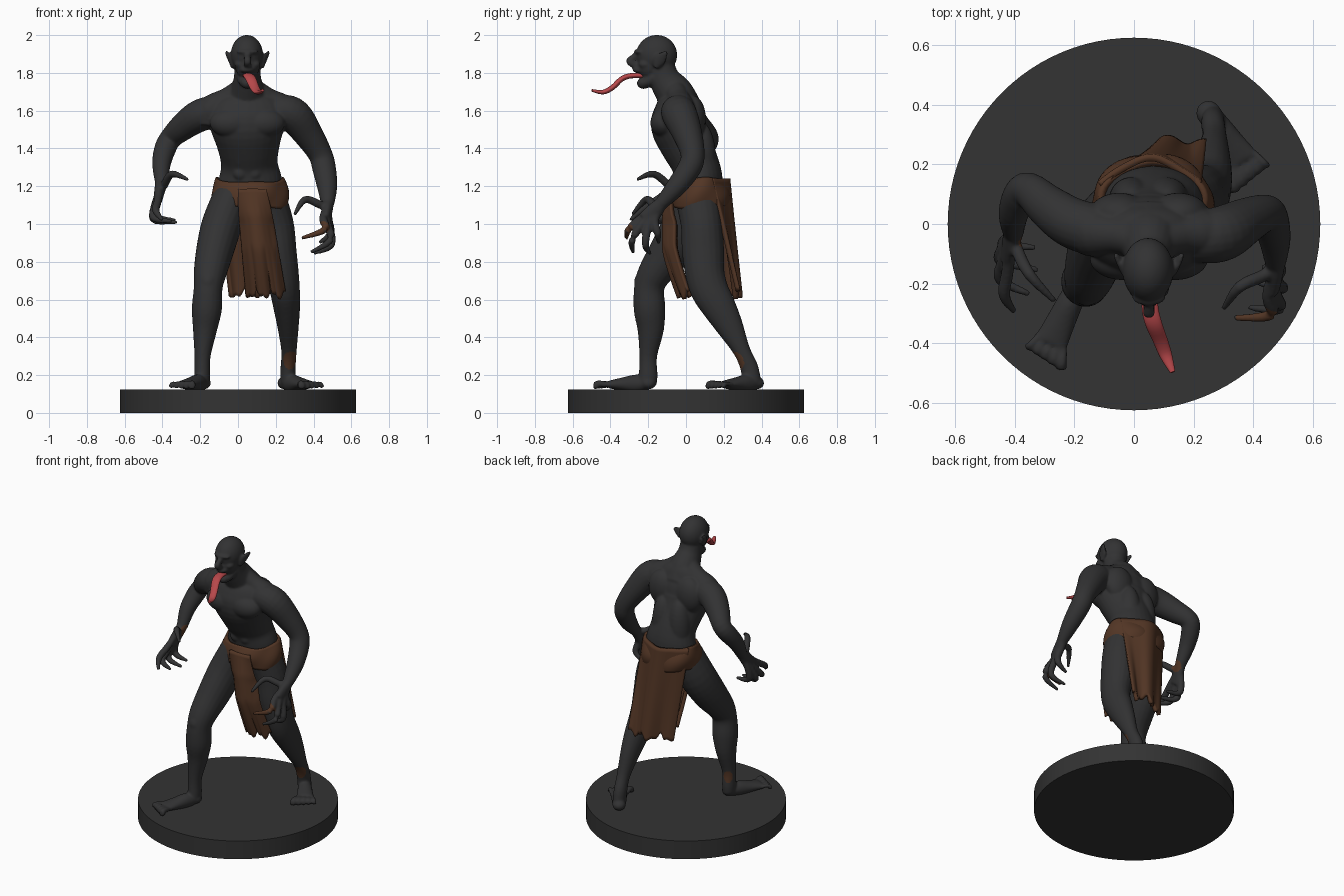
import bpy, bmesh, math
from mathutils import Vector, Matrix

cube = bpy.data.objects.get("Cube")
if cube:
    bpy.data.objects.remove(cube, do_unlink=True)


def material(name, colour):
    m = bpy.data.materials.new(name)
    m.use_nodes = True
    m.diffuse_color = (*colour, 1)
    node = m.node_tree.nodes["Principled BSDF"]
    node.inputs["Base Color"].default_value = (*colour, 1)
    node.inputs["Roughness"].default_value = 0.8
    return m


SKIN = material("charcoal skin", (.032, .032, .033))
STONE = material("dark stone", (.033, .033, .033))
LEATHER = material("brown leather", (.085, .036, .018))
FLESH = material("red tongue flesh", (.48, .065, .07))


def add_object(name, bm, *mats):
    bmesh.ops.recalc_face_normals(bm, faces=bm.faces)
    mesh = bpy.data.meshes.new(name)
    bm.to_mesh(mesh)
    bm.free()
    for m in mats:
        mesh.materials.append(m)
    ob = bpy.data.objects.new(name, mesh)
    bpy.context.collection.objects.link(ob)
    return ob


def shade(ob, angle=40):
    bpy.ops.object.select_all(action="DESELECT")
    ob.select_set(True)
    bpy.context.view_layer.objects.active = ob
    bpy.ops.object.shade_smooth_by_angle(angle=math.radians(angle))


def spline(pts, steps=4):
    """Resample points of any dimension along a smooth curve."""
    out = []
    for i in range(len(pts) - 1):
        quad = [pts[max(0, min(len(pts) - 1, i + k))] for k in (-1, 0, 1, 2)]
        for s in range(steps):
            t = s / steps
            out.append([b + (c - a) * t / 2 + (a - 2.5 * b + 2 * c - d / 2) * t * t
                        + (1.5 * (b - c) + (d - a) / 2) * t ** 3
                        for a, b, c, d in zip(*quad)])
    return out + [list(pts[-1])]


def tube(bm, pts, side=(1, 0, 0), seg=20):
    """Closed tube through (x, y, z, half width, half depth) sections."""
    path = spline([p if len(p) == 5 else (*p, p[3]) for p in pts])
    spots = [Vector(p[:3]) for p in path]
    rings = []
    for i, p in enumerate(path):
        along = (spots[min(i + 1, len(path) - 1)] - spots[max(i - 1, 0)]).normalized()
        u = Vector(side)
        u = (u - along * u.dot(along)).normalized()
        v = along.cross(u)
        angles = [math.tau * k / seg for k in range(seg)]
        rings.append([bm.verts.new(spots[i] + u * p[3] * math.cos(a) + v * p[4] * math.sin(a))
                      for a in angles])
    for a, b in zip(rings, rings[1:]):
        for k in range(seg):
            bm.faces.new((a[k], a[(k + 1) % seg], b[(k + 1) % seg], b[k]))
    bm.faces.new(rings[0][::-1])
    bm.faces.new(rings[-1])


def blob(bm, centre, radii):
    bmesh.ops.create_uvsphere(bm, u_segments=24, v_segments=16, radius=1,
                              matrix=Matrix.Translation(centre) @ Matrix.Diagonal((*radii, 1)))


def foot(bm, heel, ball, big_toe, little_toe):
    heel, ball, big, little = map(Vector, (heel, ball, big_toe, little_toe))
    across = (little - big).normalized()
    instep, mid = heel.lerp(ball, .3), heel.lerp(ball, .65)
    blob(bm, heel, (.042, .042, .034))
    tube(bm, [(*heel, .036, .032), (*instep, .044, .048), (*mid, .05, .036),
              (*ball, .058, .022)], across)
    for k in range(5):
        tip = big.lerp(little, k / 4)
        root = ball + across * (k - 2) * .024
        r = .021 - .0015 * k
        knuckle = root.lerp(tip, .6) + Vector((0, 0, .01))
        tube(bm, [(*root, r * .8), (*knuckle, r * .85), (*root.lerp(tip, .85), r), (*tip, r * .7)],
             across, 10)


def hand(bm, wrist, knuckles, fingers):
    mid = Vector(wrist).lerp(Vector(knuckles), .5)
    tube(bm, [(*wrist, .034, .034), (*mid, .028, .046), (*knuckles, .022, .05)])
    for root, bend, tip in fingers:
        tube(bm, [(*wrist, .016), (*root, .022), (*bend, .02), (*tip, .01)], (.3, .5, .8), 10)


# Body: overlapping muscle forms fused into one skin
bm = bmesh.new()
CX = .05
tube(bm, [(.06, .07, 1.08, .16, .11), (.065, .07, 1.22, .17, .125), (.06, .048, 1.32, .15, .125),
          (.055, .0, 1.42, .168, .135), (CX, -.04, 1.52, .2, .145), (CX, -.04, 1.6, .21, .13),
          (CX, -.04, 1.67, .16, .1), (CX, -.05, 1.71, .1, .08)], seg=28)
tube(bm, [(CX, -.01, 1.6, .13, .1), (CX, -.06, 1.69, .1, .1), (CX, -.115, 1.77, .073, .082),
          (CX, -.14, 1.86, .068, .072)])
for s in (-1, 1):
    tube(bm, [(CX, -.07, 1.74, .055), (CX + s * .1, -.04, 1.665, .06),
              (CX + s * .19, -.03, 1.6, .08), (CX + s * .21, -.03, 1.52, .06)], (0, 1, 0))
    blob(bm, (CX + s * .085, -.115, 1.535), (.115, .074, .078))
    blob(bm, (CX + s * .1, .035, 1.56), (.1, .07, .12))
    blob(bm, (CX + s * .06, .08, 1.35), (.075, .078, .19))
    for y, z in ((-.103, 1.42), (-.062, 1.345), (-.036, 1.27)):
        blob(bm, (CX + s * .037, y, z), (.04, .034, .042))

# Head: skull, face, brow, lips, jaw, nose and pointed ears
for centre, radii in (((.047, -.155, 1.895), (.086, .109, .106)), ((CX, -.195, 1.84), (.066, .064, .075)),
                      ((CX, -.245, 1.912), (.058, .03, .016)), ((CX, -.228, 1.815), (.042, .056, .02)),
                      ((CX, -.225, 1.745), (.036, .036, .03))):
    blob(bm, centre, radii)
tube(bm, [(CX, -.12, 1.8, .064, .05), (CX, -.17, 1.775, .058, .044), (CX, -.215, 1.75, .044, .032),
          (CX, -.25, 1.752, .03, .022)])
tube(bm, [(CX, -.25, 1.905, .016), (CX, -.283, 1.878, .018), (CX, -.298, 1.86, .021),
          (CX, -.262, 1.838, .02)], seg=10)
for s in (-1, 1):
    blob(bm, (CX + s * .043, -.215, 1.845), (.026, .034, .022))
    tube(bm, [(CX + s * .07, -.16, 1.83, .018, .016), (CX + s * .088, -.138, 1.87, .014, .034),
              (CX + s * .114, -.102, 1.912, .008, .01)])

# Arms and clawed hands
tube(bm, [(.14, -.05, 1.57, .07), (.23, -.045, 1.595, .088), (.3, -.03, 1.57, .093),
          (.375, .01, 1.47, .078), (.435, .035, 1.37, .064), (.455, .02, 1.3, .063),
          (.472, -.05, 1.2, .054), (.475, -.13, 1.11, .036)], (0, 1, .3))
hand(bm, (.475, -.13, 1.11), (.468, -.21, 1.02), [
    ((.45, -.24, 1.03), (.46, -.305, .97), (.335, -.315, .925)),
    ((.47, -.225, 1.01), (.49, -.285, .915), (.385, -.28, .85)),
    ((.48, -.195, 1.0), (.495, -.215, .89), (.4, -.19, .845)),
    ((.48, -.165, 1.02), (.49, -.15, .95), (.43, -.145, .9)),
    ((.44, -.17, 1.1), (.355, -.21, 1.13), (.3, -.285, 1.05))])
tube(bm, [(-.04, -.04, 1.57, .07), (-.13, -.02, 1.59, .086), (-.21, .005, 1.57, .085),
          (-.29, .06, 1.515, .073), (-.355, .115, 1.455, .059), (-.385, .09, 1.4, .058),
          (-.405, .03, 1.32, .05), (-.405, -.03, 1.22, .035)], (0, 1, .3))
hand(bm, (-.405, -.03, 1.22), (-.427, -.11, 1.12), [
    ((-.425, -.165, 1.12), (-.435, -.24, 1.07), (-.4, -.295, 1.02)),
    ((-.44, -.13, 1.09), (-.445, -.19, 1.03), (-.35, -.235, 1.015)),
    ((-.445, -.095, 1.08), (-.44, -.125, 1.02), (-.32, -.155, 1.01)),
    ((-.435, -.06, 1.1), (-.425, -.07, 1.035), (-.33, -.08, 1.02)),
    ((-.395, -.08, 1.2), (-.35, -.17, 1.265), (-.265, -.26, 1.235))])

# Legs in a wide stride, with bare feet
tube(bm, [(-.03, .05, 1.15, .1, .12), (-.085, 0, 1.0, .107, .122), (-.122, -.08, .86, .1, .112),
          (-.148, -.165, .74, .087, .09), (-.158, -.195, .66, .076, .08), (-.165, -.193, .55, .08, .084),
          (-.175, -.187, .44, .064, .07), (-.188, -.2, .3, .043, .047), (-.19, -.2, .2, .042, .05),
          (-.19, -.205, .155, .04, .05)])
blob(bm, (-.158, -.235, .69), (.045, .04, .055))
foot(bm, (-.185, -.2, .158), (-.28, -.4, .15), (-.245, -.49, .143), (-.36, -.42, .143))
tube(bm, [(.14, .06, 1.15, .11, .12), (.19, .082, 1.0, .105, .11), (.21, .09, .86, .1, .112),
          (.232, .1, .74, .09, .104), (.248, .125, .65, .08, .1), (.258, .175, .56, .071, .09),
          (.265, .23, .46, .057, .073), (.27, .295, .33, .041, .046), (.265, .335, .24, .04, .048),
          (.265, .348, .16, .04, .05)])
blob(bm, (.24, .07, .67), (.045, .045, .06))
foot(bm, (.25, .372, .158), (.365, .21, .15), (.338, .105, .143), (.45, .19, .143))

form = add_object("body_form", bm)
fuse = form.modifiers.new("fuse", "REMESH")
fuse.mode, fuse.voxel_size = "VOXEL", .0065
relax = form.modifiers.new("relax", "SMOOTH")
relax.factor, relax.iterations = .5, 9
skin = bpy.data.meshes.new_from_object(form.evaluated_get(bpy.context.evaluated_depsgraph_get()))
bpy.data.objects.remove(form, do_unlink=True)
body = bpy.data.objects.new("body", skin)
bpy.context.collection.objects.link(body)
skin.materials.clear()
skin.materials.append(SKIN)
skin.materials.append(LEATHER)

# Rust coloured patches at ankles, wrist and fingers
stains = [((.285, .255, .27), .055), ((-.22, -.14, .27), .045), ((-.37, -.04, 1.2), .04),
          ((.4, -.315, .945), .06), ((.45, -.29, .98), .035)]
for f in skin.polygons:
    f.material_index = int(any((f.center - Vector(c)).length < r for c, r in stains))
shade(body, 80)


def cloth(name, shape, nu, nv, thickness):
    bm = bmesh.new()
    grid = [[bm.verts.new(shape(i / nu, j / nv)) for i in range(nu + 1)] for j in range(nv + 1)]
    for a, b in zip(grid, grid[1:]):
        for i in range(nu):
            bm.faces.new((a[i], a[i + 1], b[i + 1], b[i]))
    bmesh.ops.remove_doubles(bm, verts=bm.verts, dist=.0001)
    ob = add_object(name, bm, LEATHER)
    solid = ob.modifiers.new("thickness", "SOLIDIFY")
    solid.thickness, solid.offset = thickness, 0
    shade(ob, 60)


def belt(u, v):
    a = u * math.tau
    bulge = .016 * math.sin(math.pi * v) + .005 * math.sin(5 * a + 4 * v) + .016 * v
    return (.062 + (.168 + bulge) * math.cos(a), .07 + (.13 + bulge) * math.sin(a),
            1.225 - .135 * v + .015 * math.cos(2 * a) * (1 - v) + .008 * math.sin(3 * a))


def ragged(u):
    return .018 * math.sin(17 * u) + .012 * math.sin(37 * u + 1)


def front_flap(u, v):
    x = .0 + .05 * v + (.15 + .045 * v) * u
    y = -.088 - .025 * min(1, 4 * v) + .2 * max(0, v - .55) ** 1.2 + .06 * (2 * u - 1) ** 2 * min(1, v * 3)
    return x, y + .006 * math.sin(9 * u + 2 * v) * v, 1.185 - (.555 + ragged(u)) * v


def back_flap(u, v):
    x = -.115 + .075 * v + (.335 - .055 * v) * u
    y = .13 + .09 * math.sin(math.pi * u) * (1 - .45 * v) + (.05 + .08 * u) * v
    return x, y + .013 * math.sin(13 * u + 1) * (.2 + v), 1.24 - (.61 + ragged(u)) * v


cloth("waist_wrap", belt, 64, 10, .024)
cloth("front_loincloth", front_flap, 28, 28, .024)
cloth("back_loincloth", back_flap, 40, 28, .024)

# Tongue
bm = bmesh.new()
tube(bm, [(.05, -.22, 1.785, .026, .014), (.055, -.29, 1.785, .028, .014), (.068, -.34, 1.768, .028, .014),
          (.088, -.39, 1.722, .025, .014), (.107, -.44, 1.698, .021, .012), (.13, -.497, 1.707, .009, .007)])
shade(add_object("tongue", bm, FLESH))

# Round base
bm = bmesh.new()
bmesh.ops.create_cone(bm, cap_ends=True, segments=96, radius1=.625, radius2=.625, depth=.125,
                      matrix=Matrix.Translation((0, 0, .0625)))
shade(add_object("base", bm, STONE), 30)
